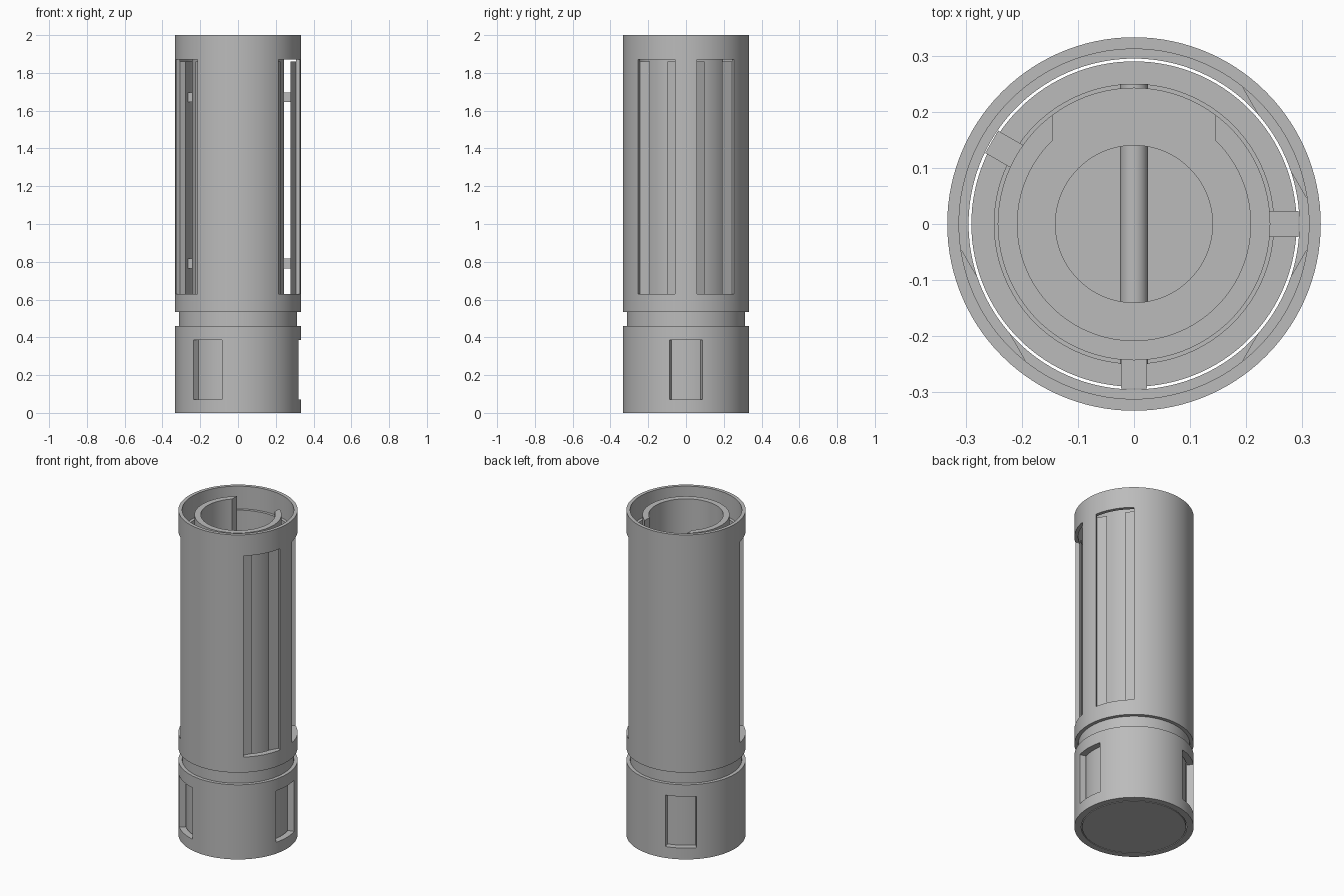
import bpy, bmesh, math
from mathutils import Matrix

cube = bpy.data.objects.get("Cube")
if cube:
    bpy.data.objects.remove(cube, do_unlink=True)

grey = bpy.data.materials.new("plain grey")
grey.use_nodes = True
COLOUR = (0.5, 0.5, 0.5, 1)
grey.diffuse_color = COLOUR
grey.node_tree.nodes["Principled BSDF"].inputs["Base Color"].default_value = COLOUR


def finish(name, bm, helper=False):
    bmesh.ops.recalc_face_normals(bm, faces=bm.faces)
    mesh = bpy.data.meshes.new(name)
    bm.to_mesh(mesh)
    bm.free()
    obj = bpy.data.objects.new(name, mesh)
    bpy.context.collection.objects.link(obj)
    mesh.materials.append(grey)
    obj.hide_render = helper
    return obj


def lathe(name, profile, steps=120):
    """Closed (radius, height) outline turned about the z axis."""
    bm = bmesh.new()
    verts = [bm.verts.new((r, 0, z)) for r, z in profile]
    edges = [bm.edges.new((verts[i - 1], verts[i])) for i in range(len(verts))]
    bmesh.ops.spin(bm, geom=verts + edges, cent=(0, 0, 0), axis=(0, 0, 1),
                   angle=math.tau, steps=steps)
    bmesh.ops.remove_doubles(bm, verts=bm.verts, dist=1e-5)
    lonely = [e for e in bm.edges if not e.link_faces]
    bmesh.ops.delete(bm, geom=lonely, context='EDGES')
    return finish(name, bm)


def prism(name, outline, z0, z1, turn=0.0, helper=False):
    """Flat xy outline raised from z0 to z1 and turned about z."""
    bm = bmesh.new()
    face = bm.faces.new([bm.verts.new((x, y, z0)) for x, y in outline])
    new = bmesh.ops.extrude_face_region(bm, geom=[face])["geom"]
    bmesh.ops.translate(bm, vec=(0, 0, z1 - z0),
                        verts=[v for v in new if isinstance(v, bmesh.types.BMVert)])
    bmesh.ops.rotate(bm, verts=bm.verts, matrix=Matrix.Rotation(math.radians(turn), 3, 'Z'))
    return finish(name, bm, helper)


def box_outline(x0, x1, half):
    return [(x0, -half), (x1, -half), (x1, half), (x0, half)]


def cut(obj, cutter):
    mod = obj.modifiers.new("cut", 'BOOLEAN')
    mod.operation = 'DIFFERENCE'
    mod.solver = 'EXACT'
    mod.object = cutter
    bpy.context.view_layer.objects.active = obj
    bpy.ops.object.modifier_apply(modifier=mod.name)
    bpy.data.objects.remove(cutter, do_unlink=True)


def smooth(obj):
    bpy.ops.object.select_all(action='DESELECT')
    obj.select_set(True)
    bpy.context.view_layer.objects.active = obj
    bpy.ops.object.shade_smooth_by_angle(angle=math.radians(20))


# Outer sleeve with a groove and a wider mouth
R, GROOVE, BORE = 0.333, 0.312, 0.295
sleeve = lathe("outer_sleeve", [
    (BORE, 0), (R, 0), (R, 0.46), (GROOVE, 0.46), (GROOVE, 0.535), (R, 0.535),
    (R, 2), (GROOVE, 2), (GROOVE, 1.86), (BORE, 1.86)])

# Tall flat-bottomed windows
for turn in (-30, 30, 210):
    cut(sleeve, prism("window_cutter", box_outline(0.29, 0.5, 0.113), 0.63, 1.87, turn, True))

# Short windows with radial sides
w = math.tan(math.radians(15.3))
wedge = [(0.2, -0.2 * w), (0.5, -0.5 * w), (0.5, 0.5 * w), (0.2, 0.2 * w)]
for turn in (0, 120, 240):
    cut(sleeve, prism("low_window_cutter", wedge, 0.07, 0.387, turn, True))
smooth(sleeve)

# Inner core: base plug, collar and tube
FLOOR = 0.62
core = lathe("inner_core", [
    (0, 0), (0.29, 0), (0.29, 0.5), (0.25, 0.5), (0.25, 0.53), (0.243, 0.53),
    (0.243, 1.97), (0.208, 1.97), (0.208, FLOOR), (0.14, FLOOR), (0.14, 0.4), (0, 0.4)])

# Long slot down the back of the tube
cut(core, prism("slot_cutter", box_outline(0.1, 0.4, 0.145), FLOOR, 2.2, 90, True))
smooth(core)

# Spacer pegs between tube and sleeve
for turn in (0, 150, 270):
    for level, z in (("lower", 0.765), ("upper", 1.645)):
        prism(f"{level}_peg_{turn}", box_outline(0.238, 0.293, 0.023), z, z + 0.052, turn)

# Cross rod through the core
bm = bmesh.new()
bmesh.ops.create_cone(bm, cap_ends=True, segments=32, radius1=0.025, radius2=0.025, depth=0.5,
                      matrix=Matrix.Translation((0, 0, 0.57)) @ Matrix.Rotation(math.pi / 2, 4, 'X'))
smooth(finish("cross_rod", bm))
